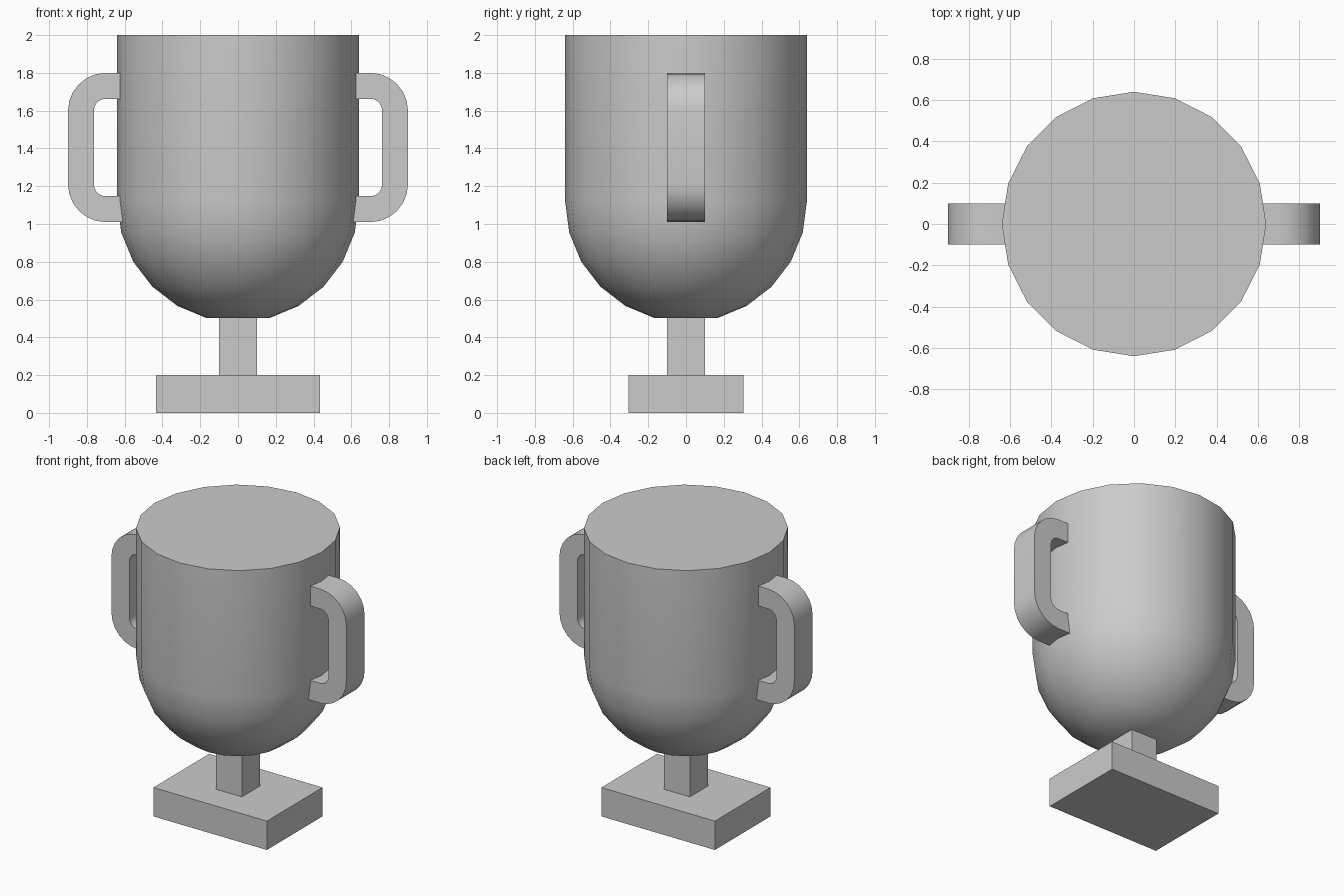
import bpy, bmesh
from math import sin, cos, pi, radians

if "Cube" in bpy.data.objects:
    bpy.data.objects.remove(bpy.data.objects["Cube"])


def finish(name, bm, smooth=True):
    bmesh.ops.recalc_face_normals(bm, faces=bm.faces)
    me = bpy.data.meshes.new(name)
    bm.to_mesh(me)
    bm.free()
    ob = bpy.data.objects.new(name, me)
    bpy.context.collection.objects.link(ob)
    if smooth:
        bpy.ops.object.select_all(action='DESELECT')
        ob.select_set(True)
        bpy.context.view_layer.objects.active = ob
        bpy.ops.object.shade_smooth_by_angle(angle=radians(40))
    return ob


def box(name, sx, sy, z0, z1):
    bm = bmesh.new()
    bmesh.ops.create_cube(bm, size=1)
    for v in bm.verts:
        v.co = (v.co.x * sx, v.co.y * sy, z0 + (v.co.z + 0.5) * (z1 - z0))
    return finish(name, bm, smooth=False)


# base and stem
box("base", 0.87, 0.61, 0, 0.2)
box("stem", 0.2, 0.2, 0, 0.51)

# cup: 20-sided, round bottom, straight wall, closed flat top
R, ZC, SIDES = 0.64, 1.12, 20
profile = [(R * sin(radians(a)), ZC - R * cos(radians(a))) for a in range(15, 91, 15)]
profile.append((R, 2.0))
bm = bmesh.new()
rings = [[bm.verts.new((r * cos(2 * pi * i / SIDES), r * sin(2 * pi * i / SIDES), z))
          for i in range(SIDES)] for r, z in profile]
for a, b in zip(rings, rings[1:]):
    for i in range(SIDES):
        j = (i + 1) % SIDES
        bm.faces.new((a[i], a[j], b[j], b[i]))
bm.faces.new(rings[0])
bm.faces.new(rings[-1])
finish("cup", bm)


# handles: rectangular section swept around two rounded corners, mirrored in x
def handle_path(r):
    pts = [(0.61, 1.6 + r)]
    for zc, start in ((1.6, 90), (1.21, 0)):
        for k in range(7):
            t = radians(start - 15 * k)
            pts.append((0.70 + r * cos(t), zc + r * sin(t)))
    return pts + [(0.61, 1.21 - r)]


bm = bmesh.new()
sections = []
for (xo, zo), (xi, zi) in zip(handle_path(0.2), handle_path(0.063)):
    sections.append([bm.verts.new(c) for c in
                     ((xo, -0.1, zo), (xo, 0.1, zo), (xi, 0.1, zi), (xi, -0.1, zi))])
for a, b in zip(sections, sections[1:]):
    for i in range(4):
        j = (i + 1) % 4
        bm.faces.new((a[i], a[j], b[j], b[i]))
bm.faces.new(sections[0])
bm.faces.new(sections[-1])
handles = finish("handles", bm)
mirror = handles.modifiers.new("mirror", 'MIRROR')
mirror.use_axis[0] = True
